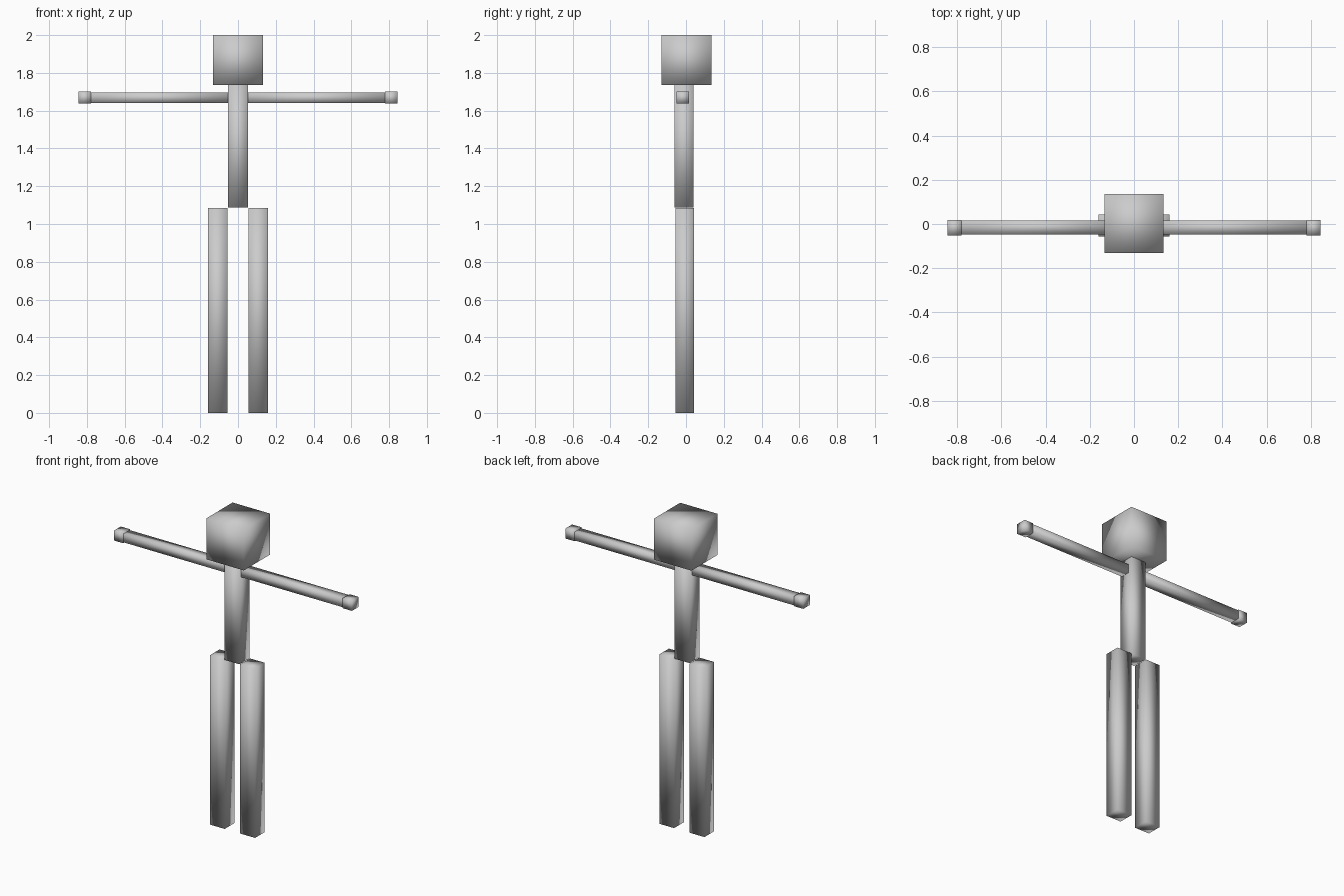
import bpy

if "Cube" in bpy.data.objects:
    bpy.data.objects.remove(bpy.data.objects["Cube"])

grey = bpy.data.materials.new("light_grey")
grey.diffuse_color = (0.6, 0.6, 0.6, 1)
grey.use_nodes = True
grey.node_tree.nodes["Principled BSDF"].inputs["Base Color"].default_value = grey.diffuse_color


def box(name, lo, hi):
    """Smooth-shaded box between two opposite corners."""
    centre = [(a + b) / 2 for a, b in zip(lo, hi)]
    size = [b - a for a, b in zip(lo, hi)]
    bpy.ops.mesh.primitive_cube_add(size=1, location=centre)
    ob = bpy.context.object
    ob.name = name
    ob.scale = size
    bpy.ops.object.transform_apply(location=False, rotation=False, scale=True)
    ob.data.materials.append(grey)
    bpy.ops.object.shade_smooth()
    return ob


def pair(name, lo, hi):
    """Right-hand box and its mirror image across x = 0."""
    box(name + "_right", lo, hi)
    box(name + "_left", (-hi[0], lo[1], lo[2]), (-lo[0], hi[1], hi[2]))


# Head and torso
box("head", (-0.133, -0.131, 1.737), (0.133, 0.135, 2.0))
box("torso", (-0.053, -0.061, 1.087), (0.053, 0.041, 1.74))

# Legs, arms and hands
pair("leg", (0.055, -0.056, 0.0), (0.16, 0.042, 1.086))
pair("arm", (0.05, -0.047, 1.641), (0.782, 0.015, 1.696))
pair("hand", (0.779, -0.051, 1.637), (0.844, 0.017, 1.701))
